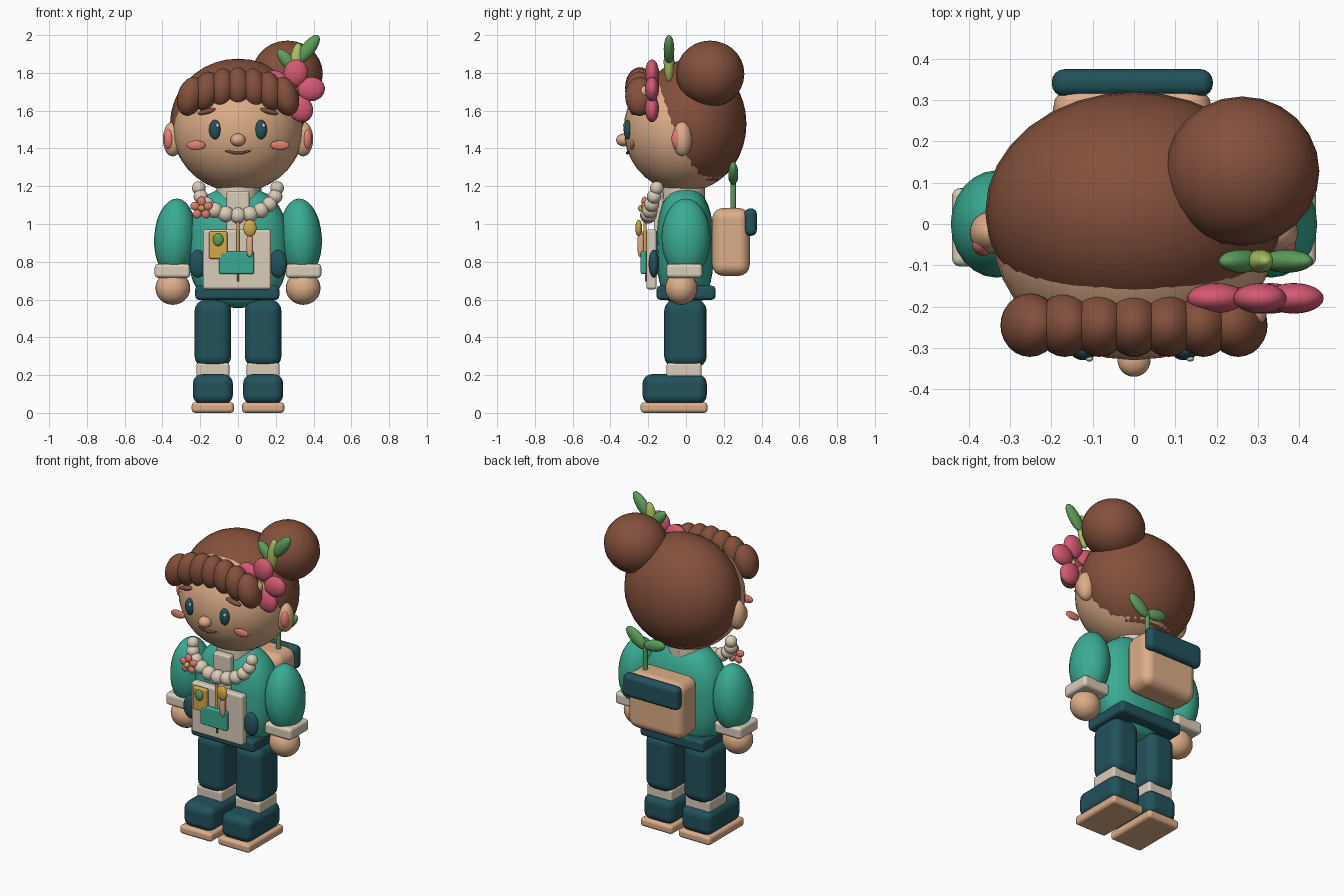
import bpy, bmesh
from math import sin, cos, pi, radians, copysign
from mathutils import Vector

default_cube = bpy.data.objects.get("Cube")
if default_cube:
    bpy.data.objects.remove(default_cube, do_unlink=True)


def material(name, red, green, blue):
    mat = bpy.data.materials.new(name)
    mat.use_nodes = True
    colour = (red, green, blue, 1)
    mat.diffuse_color = colour
    mat.node_tree.nodes["Principled BSDF"].inputs["Base Color"].default_value = colour
    return mat


skin = material("peach skin", .72, .42, .25)
brown = material("chestnut brown", .23, .08, .045)
navy = material("dark teal", .016, .085, .105)
teal = material("jade teal", .042, .41, .29)
cream = material("cream", .70, .61, .49)
pink = material("rose pink", .66, .1, .17)
coral = material("coral", .74, .21, .16)
leaf = material("leaf green", .11, .34, .11)
lime = material("lime green", .4, .54, .12)
gold = material("gold", .65, .4, .07)


def add_object(name, bm, mat, centre, tilt=0):
    """Finish a mesh; tilt lifts its +x end, in degrees, in the front plane."""
    for face in bm.faces:
        face.smooth = True
    mesh = bpy.data.meshes.new(name)
    bm.to_mesh(mesh)
    bm.free()
    mesh.materials.append(mat)
    obj = bpy.data.objects.new(name, mesh)
    obj.location = centre
    obj.rotation_euler.y = -radians(tilt)
    bpy.context.scene.collection.objects.link(obj)
    return obj


def ball(name, mat, centre, radii, tilt=0, power=1, segments=24):
    """Ellipsoid; a power below one makes it boxier."""
    bm = bmesh.new()
    bmesh.ops.create_uvsphere(bm, u_segments=segments, v_segments=segments // 2 + 2, radius=1)
    for vert in bm.verts:
        vert.co = [copysign(abs(c) ** power, c) * r for c, r in zip(vert.co, radii)]
    return add_object(name, bm, mat, centre, tilt)


def box(name, mat, centre, size, rounding):
    """Box with rounded edges."""
    bm = bmesh.new()
    bmesh.ops.create_cube(bm, size=1)
    bmesh.ops.scale(bm, vec=size, verts=bm.verts)
    obj = add_object(name, bm, mat, centre)
    bevel = obj.modifiers.new("rounded edges", "BEVEL")
    bevel.width = rounding
    bevel.segments = 4
    bevel.harden_normals = True
    return obj


def rod(name, mat, centre, radius, height):
    """Upright cylinder."""
    bm = bmesh.new()
    bmesh.ops.create_cone(bm, cap_ends=True, segments=24, radius1=radius, radius2=radius, depth=height)
    obj = add_object(name, bm, mat, centre)
    for face in obj.data.polygons:
        face.use_smooth = abs(face.normal.z) < .5
    return obj


def flower(name, mat, middle, centre, spread, radii, turn, middle_radius):
    """Five flat petals facing the front, with a round middle."""
    for i in range(5):
        angle = turn + i * 72
        offset = Vector((cos(radians(angle)), 0, sin(radians(angle)))) * spread
        ball(f"{name}_petal_{i}", mat, Vector(centre) + offset, radii, angle)
    front = Vector((0, -radii[1], 0))
    ball(name + "_middle", middle, Vector(centre) + front, [middle_radius] * 3)


# Head, hair and bun
ball("head", skin, (0, -.01, 1.5), (.345, .32, .33), segments=32)
ball("hair", brown, (0, .03, 1.53), (.36, .29, .345), segments=32)
ball("hair_bun", brown, (.262, .128, 1.795), (.187, .181, .176))

# Fringe of overlapping locks
for i in range(7):
    t = i / 3 - 1
    ball(f"fringe_lock_{i}", brown, (.252 * t, -.245, 1.725 - .05 * t * t),
         (.068, .077, .105), tilt=t * 16)

# Face
ball("nose", skin, (0, -.33, 1.445), (.04, .04, .034))
bm = bmesh.new()
for i in range(9):
    t = i / 4 - 1
    x, z = t * .06, 1.376 + .013 * t * t
    ring = bmesh.ops.create_uvsphere(bm, u_segments=10, v_segments=6, radius=.008)["verts"]
    bmesh.ops.scale(bm, vec=(1.5, 1, 1), verts=ring)
    bmesh.ops.translate(bm, vec=(x, -.31 + .01 * t * t, z), verts=ring)
add_object("mouth", bm, brown, (0, 0, 0))

# Paired parts of the face and body
for side, word in ((1, "left"), (-1, "right")):
    ball(word + "_eye", navy, (side * .122, -.308, 1.5), (.031, .022, .052))
    ball(word + "_eye_glint", cream, (side * .122 + .014, -.327, 1.522), (.009, .006, .012))
    ball(word + "_brow", brown, (side * .16, -.278, 1.597), (.056, .02, .014), tilt=-side * 14)
    ball(word + "_cheek", coral, (side * .222, -.285, 1.417), (.05, .012, .025))
    ball(word + "_ear", skin, (side * .345, -.02, 1.45), (.053, .052, .092))
    ball(word + "_inner_ear", coral, (side * .365, -.047, 1.45), (.028, .03, .055))

    ball(word + "_sleeve", teal, (side * .332, 0, .925), (.112, .13, .21), tilt=side * 3)
    box(word + "_cuff", cream, (side * .347, -.008, .752), (.188, .19, .075), .02)
    ball(word + "_hand", skin, (side * .345, -.025, .66), (.092, .086, .088))

    box(word + "_leg", navy, (side * .133, -.003, .42), (.194, .225, .36), .06)
    box(word + "_sock", cream, (side * .133, -.01, .228), (.175, .186, .075), .015)
    box(word + "_shoe", navy, (side * .133, -.06, .125), (.212, .34, .16), .05)
    box(word + "_sole", skin, (side * .133, -.063, .028), (.225, .355, .056), .02)
    ball(word + "_bag_pouch", navy, (side * .212, -.17, .79), (.048, .028, .074))

# Torso, neck and belt
ball("torso", teal, (0, -.005, .875), (.265, .152, .32), power=.8, segments=32)
rod("neck", skin, (0, 0, 1.18), .1, .14)
rod("collar", cream, (0, -.015, 1.165), .115, .06)
box("shirt_placket", cream, (0, -.145, 1.065), (.12, .05, .22), .012)
box("belt", navy, (-.004, 0, .636), (.445, .312, .075), .02)

# Bead necklace with a small flower
for i in range(11):
    t = pi * i / 10
    dip = sin(t)
    ball(f"necklace_bead_{i}", cream, (.207 * cos(t), -.155 - .045 * dip, 1.19 - .145 * dip),
         [.036 + .007 * dip] * 3)
flower("necklace_flower", coral, gold, (-.193, -.22, 1.083), .036, (.026, .016, .022), 18, .018)

# Front bag with its pocket, tag and charm
box("front_bag", cream, (-.005, -.183, .813), (.36, .054, .318), .015)
box("bag_pocket", teal, (-.008, -.225, .795), (.185, .03, .12), .01)
rod("bag_cord", gold, (0, -.217, .93), .009, .17)
rod("pocket_thread", brown, (0, -.212, .72), .006, .05)
box("bag_tag", gold, (-.105, -.225, .888), (.097, .03, .145), .01)
ball("tag_badge", leaf, (-.105, -.242, .917), (.028, .014, .034))
ball("charm_top", gold, (.063, -.25, .978), (.035, .018, .045))
ball("charm_handle", skin, (.062, -.24, .89), (.017, .017, .065), power=.7)

# Backpack with a sprout
box("backpack", skin, (-.004, .238, .905), (.385, .2, .36), .06)
box("backpack_flap", navy, (-.004, .342, 1.01), (.39, .066, .145), .03)
rod("sprout_stem", leaf, (.11, .25, 1.15), .014, .2)
ball("sprout_tall_leaf", leaf, (.172, .25, 1.268), (.085, .026, .04), tilt=38)
ball("sprout_low_leaf", leaf, (.045, .25, 1.25), (.075, .026, .036), tilt=-12)

# Hair flower and its leaves
flower("hair_flower", pink, skin, (.288, -.18, 1.7), .1, (.073, .037, .064), 8, .033)
ball("hair_leaf_outer", leaf, (.37, -.09, 1.925), (.092, .028, .037), tilt=52)
ball("hair_leaf_inner", leaf, (.26, -.09, 1.865), (.075, .028, .034), tilt=130)
ball("hair_leaf_middle", lime, (.306, -.09, 1.855), (.034, .028, .105), tilt=-8)
